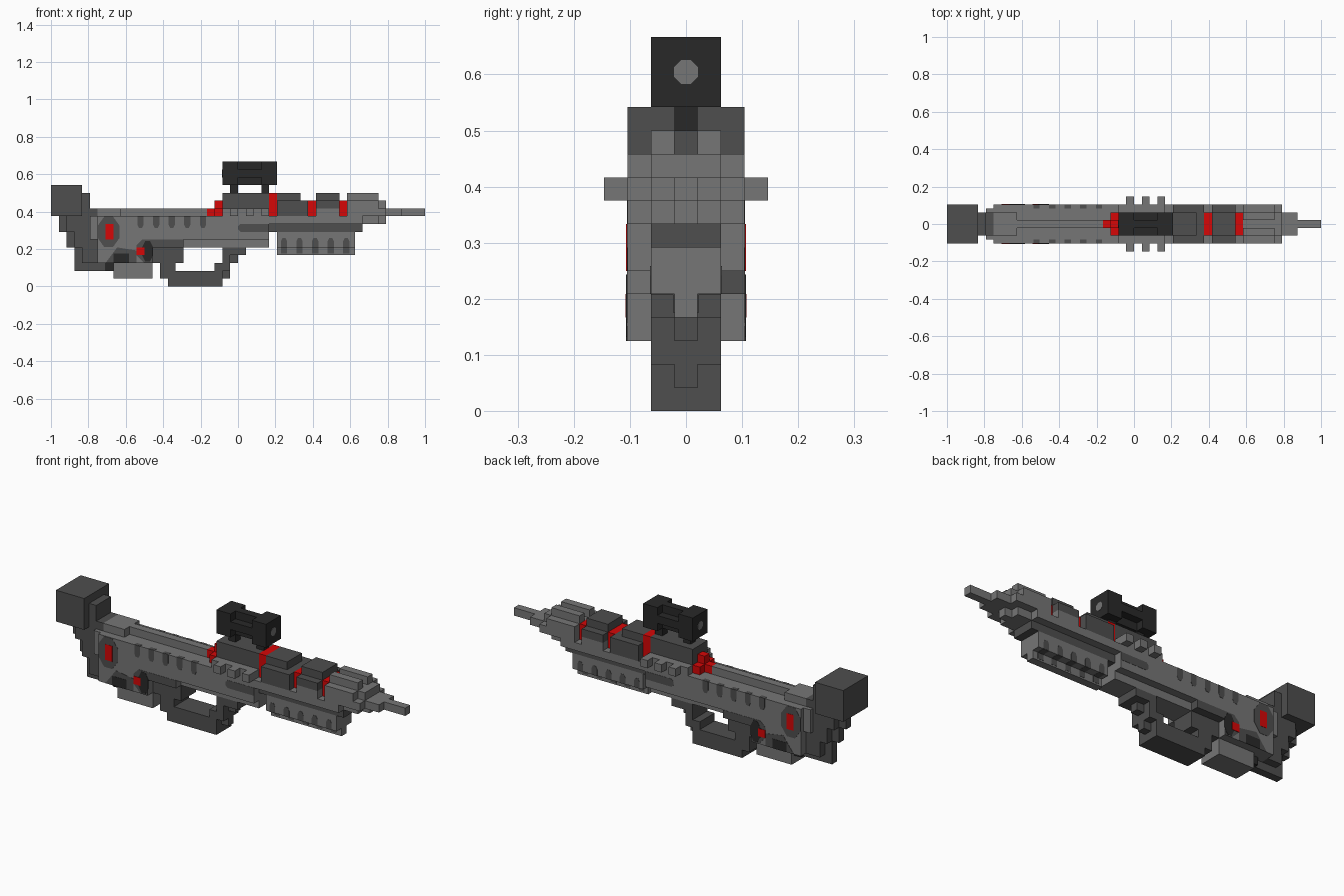
import bpy, bmesh, math
from mathutils import Vector

cube = bpy.data.objects.get("Cube")
if cube:
    bpy.data.objects.remove(cube, do_unlink=True)

U = 1 / 24       # one block
SKIN = 0.03      # painted plate thickness in blocks


def material(name, rgb):
    m = bpy.data.materials.new(name)
    m.use_nodes = True
    m.diffuse_color = (*rgb, 1)
    m.node_tree.nodes["Principled BSDF"].inputs["Base Color"].default_value = (*rgb, 1)
    return m


light = material("light grey", (0.18, 0.18, 0.18))
dark = material("dark grey", (0.077, 0.077, 0.077))
black = material("near black", (0.022, 0.022, 0.022))
red = material("red", (0.67, 0.002, 0.002))


def prism(name, mat, outline, y0, y1):
    """Extrude an x-z outline from y0 to y1, all in blocks."""
    bm = bmesh.new()
    face = bm.faces.new([bm.verts.new((x * U, y0 * U, z * U)) for x, z in outline])
    ext = bmesh.ops.extrude_face_region(bm, geom=[face])
    moved = [v for v in ext["geom"] if isinstance(v, bmesh.types.BMVert)]
    bmesh.ops.translate(bm, verts=moved, vec=Vector((0, (y1 - y0) * U, 0)))
    bmesh.ops.recalc_face_normals(bm, faces=bm.faces)
    me = bpy.data.meshes.new(name)
    bm.to_mesh(me)
    bm.free()
    me.materials.append(mat)
    ob = bpy.data.objects.new(name, me)
    bpy.context.collection.objects.link(ob)
    return ob


def rect(x0, x1, z0, z1):
    return [(x0, z0), (x1, z0), (x1, z1), (x0, z1)]


def box(name, mat, x0, x1, z0, z1, half):
    return prism(name, mat, rect(x0, x1, z0, z1), -half, half)


def pair(name, mat, outline, y0, y1):
    prism(name + "_back", mat, outline, y0, y1)
    prism(name + "_front", mat, outline, -y1, -y0)


def plate(name, mat, outline, y=2.5, layer=1):
    pair(name, mat, outline, y, y + SKIN * layer)


def oval(cx, cz, rx, rz, n=8):
    turn = [math.tau * (i + 0.5) / n for i in range(n)]
    return [(cx + rx * math.cos(a), cz + rz * math.sin(a)) for a in turn]


# Stock: a thin stepped spine between thicker, inset sides
box("butt_pad", dark, -24, -20, 9, 13, 2.5)
box("stock_neck", dark, -20, -19, 9, 12, 1.5)
prism("stock_spine", dark,
      [(-23, 10), (-23, 7), (-22, 7), (-22, 5), (-21, 5), (-21, 2),
       (-16, 2), (-16, 4), (-18, 4), (-18, 10)], -0.5, 0.5)
prism("stock_side", dark,
      [(-22, 9), (-22, 7), (-21, 7), (-21, 5), (-20, 5), (-20, 3),
       (-17, 3), (-17, 4), (-18, 4), (-18, 10), (-20, 10), (-20, 9)], -1.5, 1.5)
pair("stock_cheek", light, rect(-19, -18, 6, 9), 1, 2)
box("stock_joint", black, -17, -16, 2, 3, 1)

# Receiver
box("receiver", light, -18, 4, 6, 9, 2.5)
box("receiver_belly", light, -7, 4, 5, 6, 1.5)
box("receiver_rear", light, -18, -11, 3, 6, 2.5)
box("receiver_cap", light, -18, -15, 9, 10, 1.5)
box("top_ridge", light, -15, -4, 9, 10, 0.5)
box("receiver_shoulder", light, -2, 4, 9, 10, 2.5)
for x in (-1, 1, 3):
    box("side_peg", light, x, x + 1, 9, 10, 3.5)

# Grip, trigger housing and guard
box("grip", light, -16, -11, 1, 3, 1.5)
box("trigger_housing", dark, -11, -7, 3, 5, 1.5)
prism("housing_top_back", dark, rect(-11, -7, 5, 6), 0, 2.5)
prism("housing_top_front", light, rect(-11, -7, 5, 6), -2.5, 0)
box("trigger_guard", dark, -9, -2, 0, 2, 1.5)
box("guard_rear_post", dark, -10, -8, 1, 3, 1.5)
prism("guard_front_side", dark,
      [(-3, 2), (-1, 2), (-1, 4), (1, 4), (1, 5), (-2, 5), (-2, 3), (-3, 3)], -1.5, 1.5)
prism("guard_front_spine", dark,
      [(-2, 1), (-1, 1), (-1, 3), (0, 3), (0, 4), (-2, 4)], -0.5, 0.5)

# Painted side details
plate("housing_panel", dark, [(-13, 5.3), (-13, 4), (-12, 3), (-11, 3), (-11, 6), (-12.3, 6)])
plate("housing_top_panel", dark, rect(-11, -7, 5, 6))
plate("rear_disc", dark, oval(-16.6, 7, 1.5, 2.1))
plate("rear_light", red, rect(-17, -16, 6, 8), layer=2)
plate("grip_patch", dark, [(-17, 3), (-13, 3), (-13, 4.6), (-15.5, 5)])
plate("grip_patch_core", black, rect(-16, -14, 3, 4.2), layer=2)
plate("pivot_disc", black, oval(-11.6, 4.5, 0.75, 1.45), layer=2)
plate("pivot_light", red, rect(-13, -12, 4, 5), layer=3)

# Rounded vents along the receiver and the handguard
for i in range(5):
    x = -12.5 + 2 * i
    plate("receiver_vent", dark,
          [(x - .4, 9), (x - .4, 7.9), (x - .2, 7.5), (x + .2, 7.5), (x + .4, 7.9), (x + .4, 9)])
    pair("receiver_vent_top", dark, rect(x - .4, x + .4, 9, 9 + SKIN), 2, 2.5)
    x = 5.9 + 2 * i
    plate("handguard_vent", dark,
          [(x - .4, 5), (x - .4, 5.8), (x - .2, 6.2), (x + .2, 6.2), (x + .4, 5.8), (x + .4, 5)], y=1.5)
    pair("handguard_vent_base", dark, rect(x - .4, x + .4, 5 - SKIN, 5), 0.5, 1.5)
    plate("keel_vent", dark, rect(x - .4, x + .4, 4.2, 5), y=0.5)

# Fore end
plate("stripe_start", dark, [(0, 7.3), (0.3, 7), (4, 7), (4, 8), (0.3, 8), (0, 7.7)])
box("dark_stripe", dark, 4, 16, 7, 8, 1.5)
box("fore_body", light, 4, 16, 8, 9, 2.5)
box("fore_chin", light, 16, 18, 8, 9, 1.5)
box("fore_keel", light, 18, 19, 8, 9, 0.5)
box("fore_step", light, 10, 13, 9, 10, 2.5)
box("handguard", light, 5, 15, 5, 7, 1.5)
box("handguard_keel", light, 5, 15, 4, 5, 0.5)

# Top rail with red bands
box("rear_rail", dark, -2, 4, 10, 12, 1.5)
box("middle_rail_base", dark, 5, 9, 9, 11, 2.5)
box("middle_rail", dark, 5, 8, 11, 12, 1.5)
box("front_rail_base", dark, 10, 13, 10, 11, 2.5)
box("front_rail", dark, 10, 13, 11, 12, 1.5)
for x, top in ((4, 12), (9, 11), (13, 11)):
    box("red_band", red, x, x + 1, 9, top, 1.5)
box("rear_sight_base", red, -3, -2, 9, 10, 1.5)
box("rear_sight_post", red, -3, -2, 10, 11, 0.5)
box("rear_sight_tip", red, -4, -3, 9, 10, 0.5)

# Muzzle
box("muzzle_shroud", light, 14, 19, 9, 10, 2.5)
box("muzzle_step", light, 14, 18, 10, 11, 2.5)
box("muzzle_nose", light, 18, 19, 10, 11, 1.5)
pair("muzzle_ridge", light, rect(14, 18, 11, 12), 0.5, 1.5)
box("barrel_collar", light, 19, 21, 9, 10, 1.5)
box("barrel", light, 21, 24, 9, 10, 0.5)

# Scope
for x in (-1, 3):
    box("scope_leg", black, x, x + 1, 12, 13, 0.5)
for x in (-2, 3):
    box("scope_end", black, x, x + 2, 13, 16, 1.5)
box("scope_middle", black, 0, 3, 14, 15, 1.5)
box("scope_core", black, 0, 3, 13, 16, 0.5)
for x in (-2, 5):
    lens = prism("scope_lens", light, oval(0, 0, 0.55, 0.55), -SKIN, SKIN)
    lens.rotation_euler.z = math.pi / 2
    lens.location = (x * U, 0, 14.5 * U)
